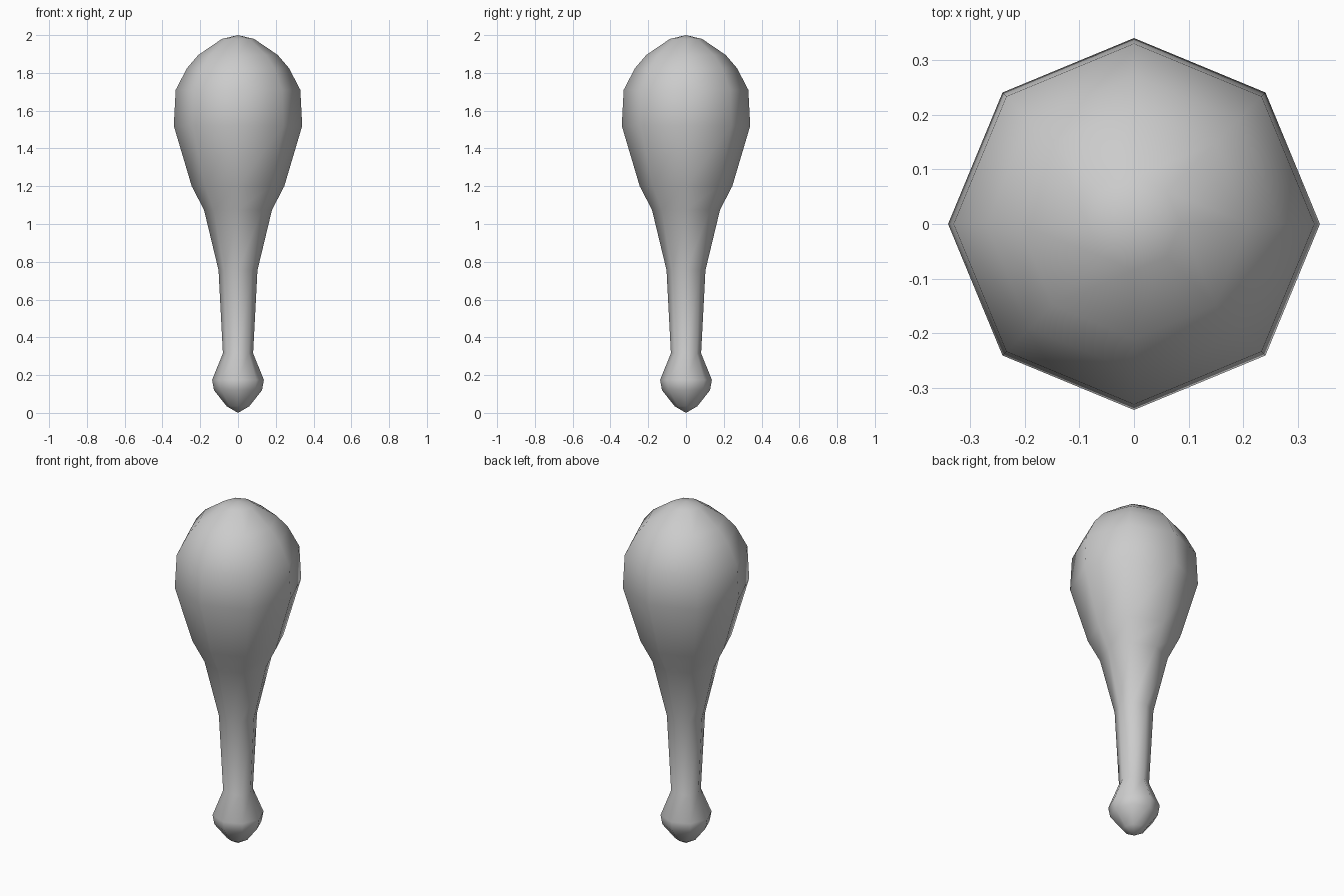
import bpy, bmesh
from math import cos, sin, tau

cube = bpy.data.objects.get("Cube")
if cube:
    bpy.data.objects.remove(cube, do_unlink=True)

SIDES = 8

# Plain grey finish
grey = bpy.data.materials.new("grey")
grey.use_nodes = True
colour = (0.6, 0.6, 0.6, 1)
grey.diffuse_color = colour
grey.node_tree.nodes["Principled BSDF"].inputs["Base Color"].default_value = colour

# Club outline as (radius, height): pommel, handle, flare, head
outline = [
    (0.06, 0.035), (0.127, 0.12), (0.137, 0.175), (0.08, 0.315),
    (0.103, 0.755), (0.18, 1.075), (0.245, 1.2), (0.34, 1.52),
    (0.33, 1.71), (0.27, 1.825), (0.21, 1.895), (0.085, 1.98),
]

# Eight-sided turned body, closed by a point at each end
bm = bmesh.new()
rings = [[bm.verts.new((r * cos(tau * i / SIDES), r * sin(tau * i / SIDES), z))
          for i in range(SIDES)] for r, z in outline]
bottom = bm.verts.new((0, 0, 0))
top = bm.verts.new((0, 0, 2))
for i in range(SIDES):
    j = (i + 1) % SIDES
    for low, high in zip(rings, rings[1:]):
        bm.faces.new((low[i], low[j], high[j], high[i]))
    bm.faces.new((bottom, rings[0][j], rings[0][i]))
    bm.faces.new((rings[-1][i], rings[-1][j], top))
for face in bm.faces:
    face.smooth = True

mesh = bpy.data.meshes.new("club")
bm.to_mesh(mesh)
bm.free()
mesh.materials.append(grey)
club = bpy.data.objects.new("club", mesh)
bpy.context.collection.objects.link(club)
